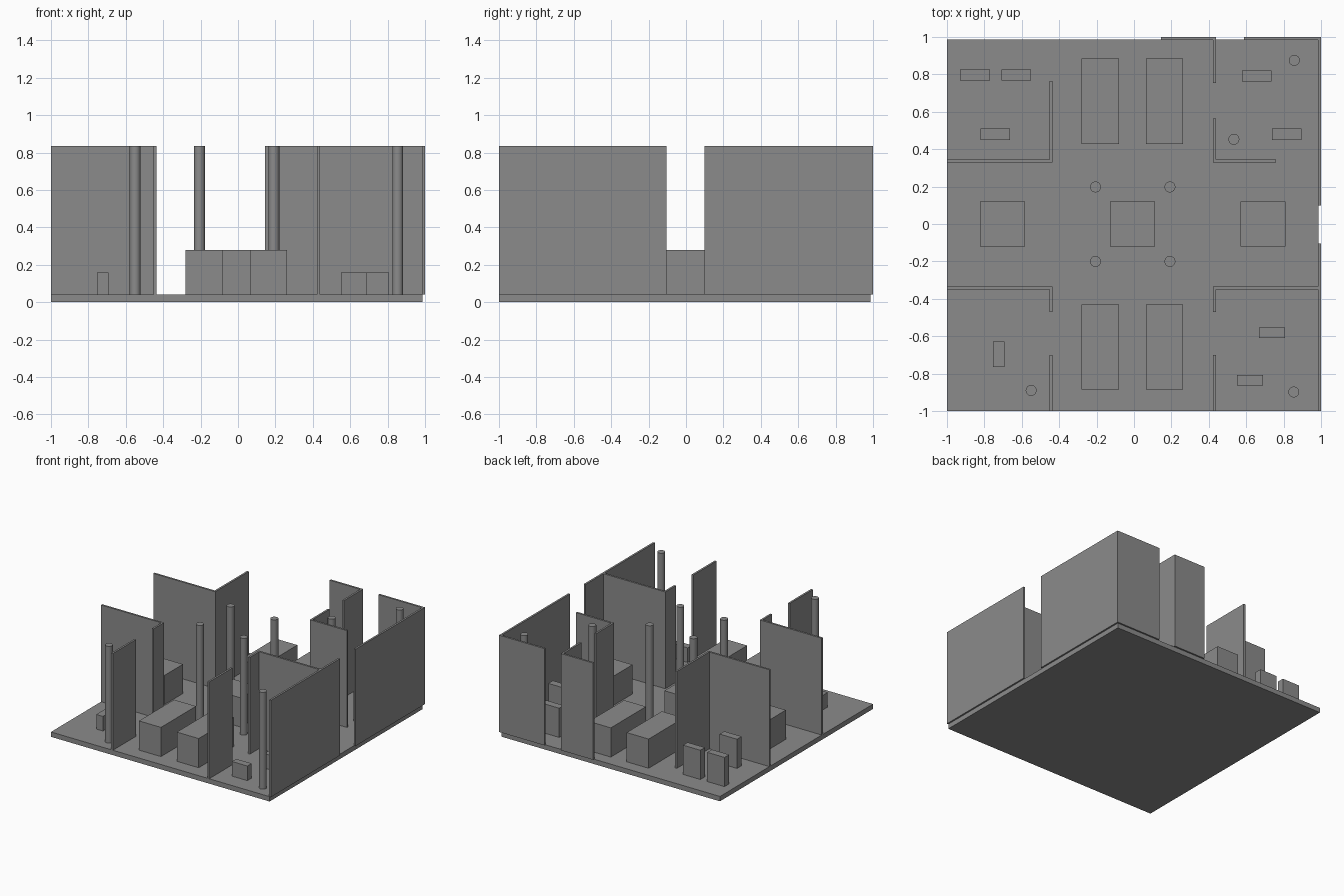
import bpy

if "Cube" in bpy.data.objects:
    bpy.data.objects.remove(bpy.data.objects["Cube"])

grey = bpy.data.materials.new("plain_grey")
grey.diffuse_color = (0.26, 0.26, 0.26, 1)
grey.use_nodes = True
grey.node_tree.nodes["Principled BSDF"].inputs["Base Color"].default_value = grey.diffuse_color

FLOOR, WALL_TOP, TALL, LOW = 0.04, 0.835, 0.28, 0.16


def box(name, x0, x1, y0, y1, top, bottom=FLOOR):
    bpy.ops.mesh.primitive_cube_add(
        size=1, location=((x0 + x1) / 2, (y0 + y1) / 2, (bottom + top) / 2))
    ob = bpy.context.object
    ob.name = name
    ob.scale = (x1 - x0, y1 - y0, top - bottom)
    bpy.ops.object.transform_apply(location=False, rotation=False, scale=True)
    ob.data.materials.append(grey)


def column(name, x, y):
    bpy.ops.mesh.primitive_cylinder_add(
        vertices=32, radius=0.029, depth=WALL_TOP - FLOOR,
        location=(x, y, (FLOOR + WALL_TOP) / 2))
    ob = bpy.context.object
    ob.name = name
    ob.data.materials.append(grey)
    bpy.ops.object.shade_smooth_by_angle()


# Floor slab
box("floor_slab", -1, 0.987, -1, 0.987, FLOOR, 0)

# Outer walls on the right and at the back
box("right_wall_front", 0.984, 1, -1, -0.103, WALL_TOP)
box("right_wall_back", 0.984, 1, 0.1, 1, WALL_TOP)
box("back_wall_inner", 0.144, 0.438, 0.984, 1, WALL_TOP)
box("back_wall_outer", 0.588, 0.99, 0.984, 1, WALL_TOP)

# Room walls running front to back
for side, x in (("left", -0.453), ("right", 0.422)):
    box(side + "_room_wall_front", x, x + 0.016, -1, -0.70, WALL_TOP)
    box(side + "_room_wall_stub", x, x + 0.016, -0.47, -0.334, WALL_TOP)
box("left_room_wall_back", -0.453, -0.437, 0.329, 0.765, WALL_TOP)
box("right_room_wall_middle", 0.422, 0.438, 0.329, 0.565, WALL_TOP)
box("right_room_wall_back", 0.422, 0.438, 0.753, 0.99, WALL_TOP)

# Room walls running across
box("left_cross_wall_front", -1, -0.437, -0.35, -0.334, WALL_TOP)
box("left_cross_wall_back", -1, -0.437, 0.329, 0.345, WALL_TOP)
box("right_cross_wall_front", 0.422, 0.99, -0.35, -0.334, WALL_TOP)
box("right_cross_wall_back", 0.422, 0.76, 0.329, 0.345, WALL_TOP)

# Large display blocks
for x0, x1 in ((-0.28, -0.08), (0.064, 0.263)):
    for y0, y1 in ((-0.886, -0.43), (0.428, 0.885)):
        box("display_block", x0, x1, y0, y1, TALL)

# Square tables along the middle
for x in (-0.704, -0.008, 0.69):
    box("square_table", x - 0.12, x + 0.12, -0.12, 0.12, TALL)

# Tall cabinets in the back rooms (centre positions)
for x, y in ((-0.85, 0.796), (-0.63, 0.796), (-0.742, 0.48),
             (0.656, 0.792), (0.816, 0.48)):
    box("cabinet", x - 0.079, x + 0.079, y - 0.03, y + 0.03, TALL)

# Low benches in the front rooms
for x, y, w, d in ((-0.723, -0.697, 0.06, 0.135), (0.737, -0.582, 0.14, 0.056),
                   (0.62, -0.836, 0.14, 0.056)):
    box("low_bench", x - w / 2, x + w / 2, y - d / 2, y + d / 2, LOW)

# Columns: four in the hall, four in the rooms
for x in (-0.206, 0.192):
    for y in (-0.2, 0.198):
        column("hall_column", x, y)
for x, y in ((0.857, 0.875), (0.534, 0.453), (-0.55, -0.89), (0.854, -0.898)):
    column("room_column", x, y)
